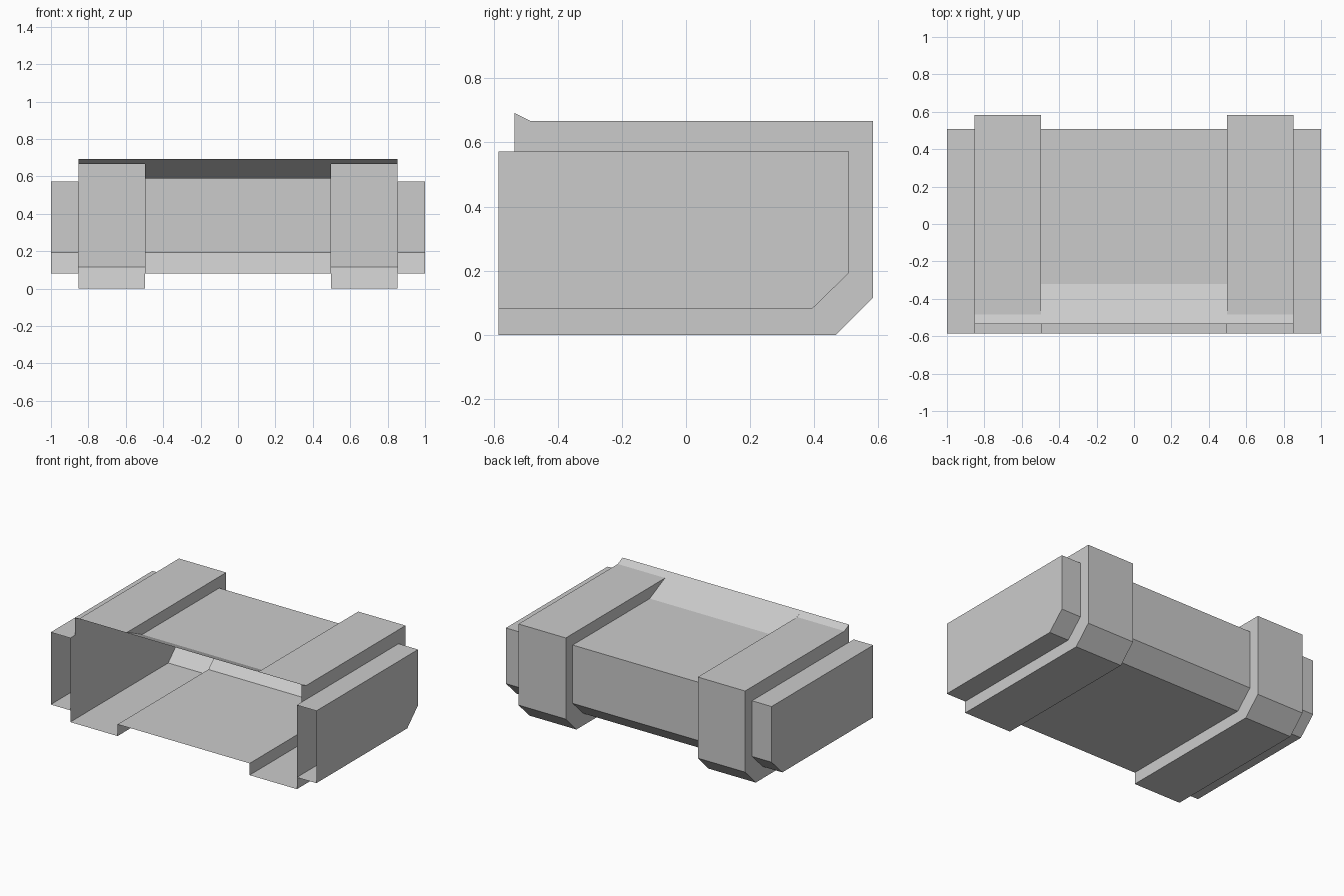
import bpy
import bmesh

cube = bpy.data.objects.get("Cube")
if cube:
    bpy.data.objects.remove(cube, do_unlink=True)

grey = bpy.data.materials.new("light grey")
grey.use_nodes = True
colour = (0.6, 0.6, 0.6, 1)
grey.diffuse_color = colour
grey.node_tree.nodes["Principled BSDF"].inputs["Base Color"].default_value = colour

# Half widths where the sections change
INNER, RIB, END = 0.497, 0.853, 1.0
FRONT, LIP = -0.585, -0.535

# Side profiles (y, z): floor, rear chamfer, back, top, raised front lip
centre = [(FRONT, 0.08), (0.392, 0.08), (0.508, 0.193), (0.508, 0.59),
          (-0.32, 0.59), (LIP, 0.692)]
rib = [(FRONT, 0), (0.468, 0), (0.583, 0.115), (0.583, 0.667),
       (-0.485, 0.667), (LIP, 0.692)]
end = [(FRONT, 0.08), (0.392, 0.08), (0.508, 0.193), (0.508, 0.572),
       (FRONT, 0.572)]
rib_wall = rib + [(LIP, 0.572), (FRONT, 0.572)]


def make(name, faces):
    """Build one flat-shaded sheet object from lists of corner points."""
    bm = bmesh.new()
    for corners in faces:
        bm.faces.new([bm.verts.new(c) for c in corners])
    bmesh.ops.remove_doubles(bm, verts=bm.verts, dist=0.0005)
    mesh = bpy.data.meshes.new(name)
    bm.to_mesh(mesh)
    bm.free()
    mesh.materials.append(grey)
    obj = bpy.data.objects.new(name, mesh)
    bpy.context.collection.objects.link(obj)


def sheet(profile, xa, xb):
    """Open-fronted skin swept along x."""
    x0, x1 = sorted((xa, xb))
    return [[(x0, *p), (x0, *q), (x1, *q), (x1, *p)]
            for p, q in zip(profile, profile[1:])]


def wall(profile, x):
    """Flat side wall facing away from the middle."""
    pts = [(x, *p) for p in profile]
    return [pts if x > 0 else pts[::-1]]


def step(x):
    """Narrow wall joining the centre skin to the larger rib skin."""
    quads = []
    for i in range(len(rib) - 2):
        quad = [(x, *centre[i]), (x, *centre[i + 1]),
                (x, *rib[i + 1]), (x, *rib[i])]
        quads.append(quad if x > 0 else quad[::-1])
    return quads


make("centre_shell", sheet(centre, -INNER, INNER))
for side, s in (("left", 1), ("right", -1)):
    make(side + "_rib", sheet(rib, s * INNER, s * RIB)
         + step(s * INNER) + wall(rib_wall, s * RIB))
    make(side + "_end_box", sheet(end, s * RIB, s * END) + wall(end, s * END))
